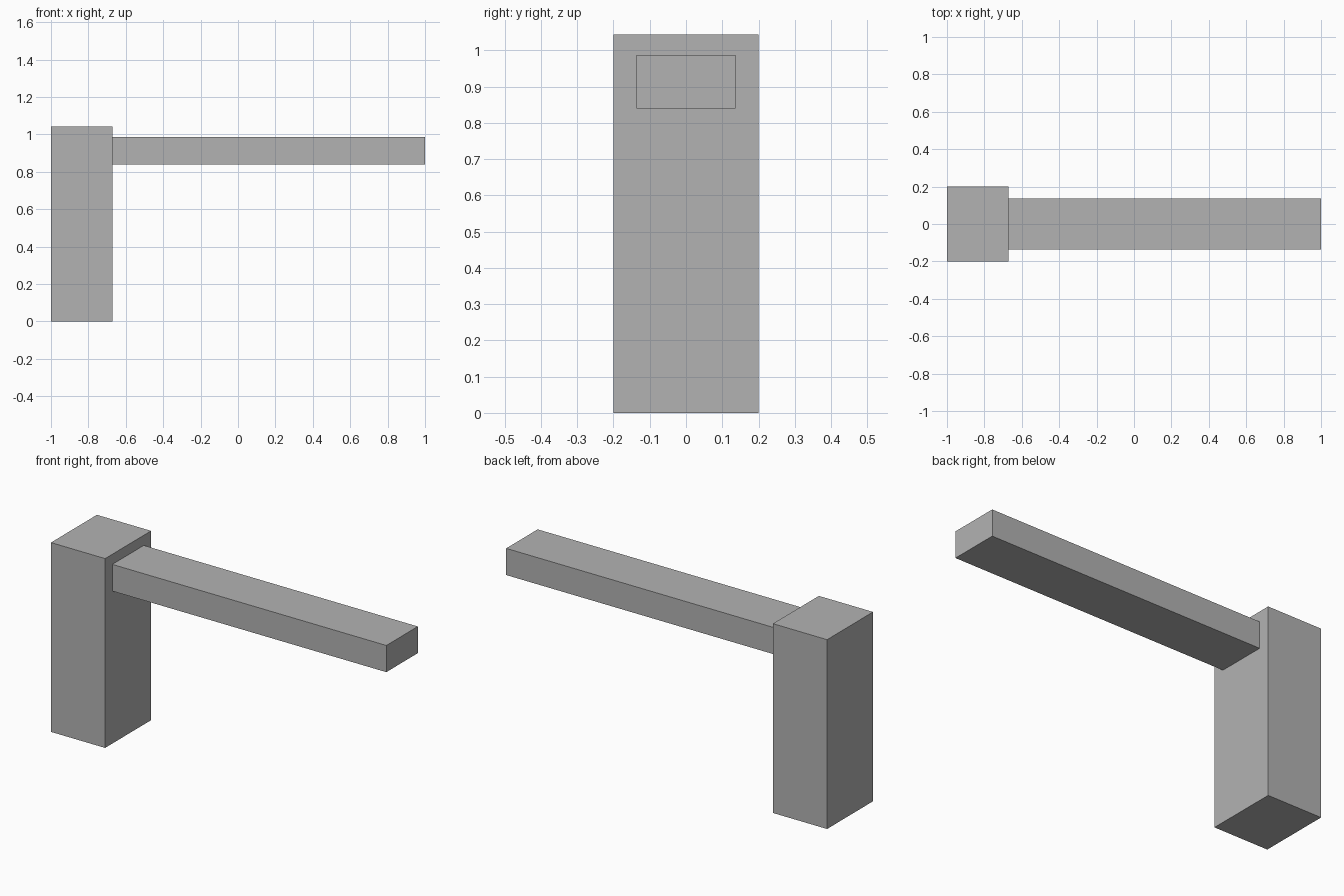
import bpy
import bmesh
from mathutils import Matrix, Vector

cube = bpy.data.objects.get("Cube")
if cube:
    bpy.data.objects.remove(cube, do_unlink=True)

# Single flat grey for the whole model
grey = bpy.data.materials.new("plain grey")
grey.use_nodes = True
grey.diffuse_color = (0.45, 0.45, 0.45, 1)
grey.node_tree.nodes["Principled BSDF"].inputs["Base Color"].default_value = grey.diffuse_color


def box(name, low, high):
    """Add a sharp-edged box between two opposite corners."""
    low, high = Vector(low), Vector(high)
    mesh = bpy.data.meshes.new(name)
    bm = bmesh.new()
    place = Matrix.Translation((low + high) / 2) @ Matrix.Diagonal((*(high - low), 1))
    bmesh.ops.create_cube(bm, size=1, matrix=place)
    bm.to_mesh(mesh)
    bm.free()
    mesh.materials.append(grey)
    obj = bpy.data.objects.new(name, mesh)
    bpy.context.collection.objects.link(obj)
    return obj


# Upright post, and the beam reaching out from its left face
box("post", (-1, -0.2, 0), (-0.67, 0.2, 1.043))
box("beam", (-0.67, -0.137, 0.84), (1, 0.137, 0.987))
